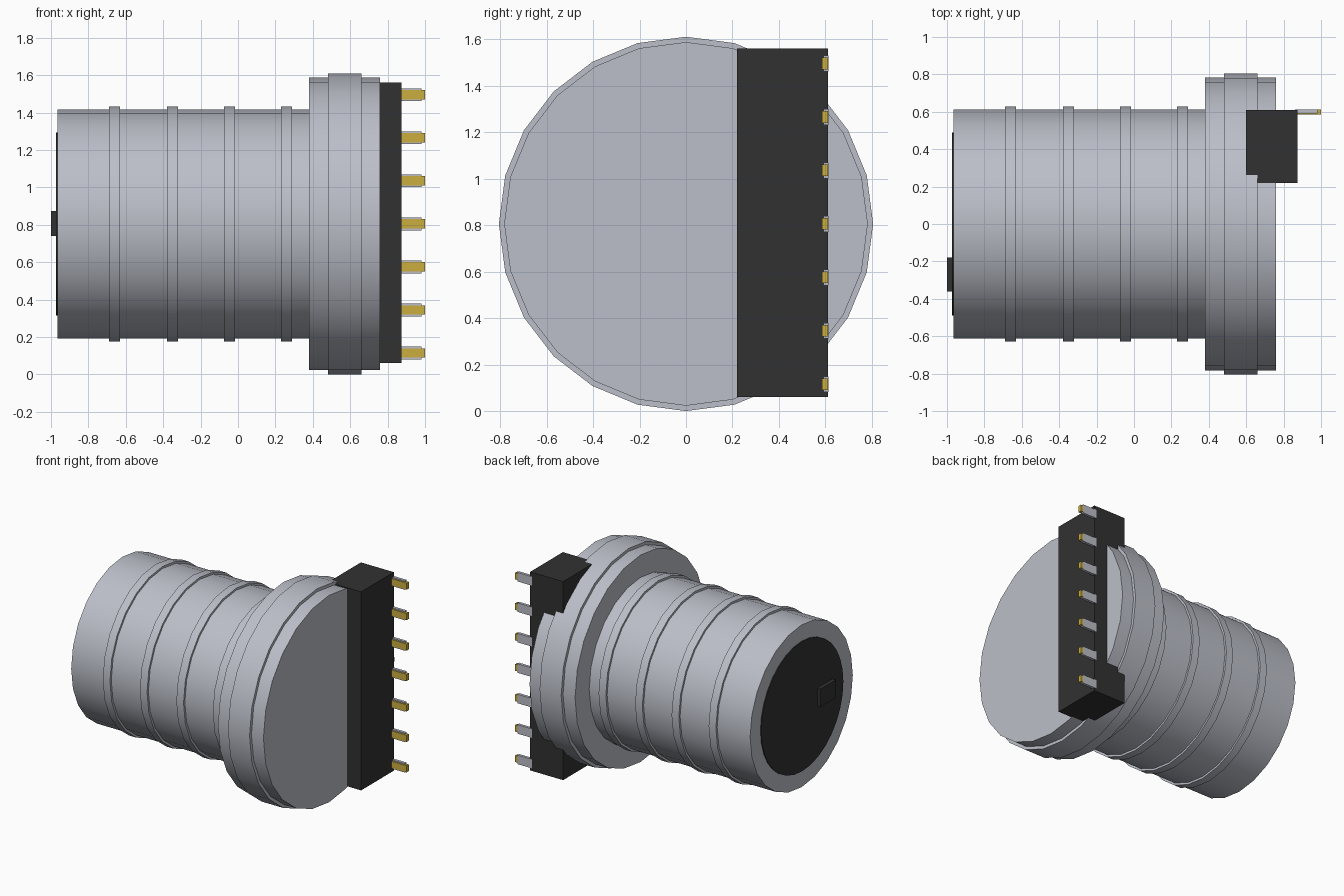
import bpy, bmesh, math

if "Cube" in bpy.data.objects:
    bpy.data.objects.remove(bpy.data.objects["Cube"], do_unlink=True)

AXIS_Z = 0.805


def material(name, rgb):
    m = bpy.data.materials.new(name)
    m.use_nodes = True
    m.diffuse_color = (*rgb, 1)
    bsdf = next(n for n in m.node_tree.nodes if n.type == 'BSDF_PRINCIPLED')
    bsdf.inputs["Base Color"].default_value = (*rgb, 1)
    return m


GREY = material("light grey metal", (0.50, 0.52, 0.58))
BLACK = material("black plastic", (0.031, 0.031, 0.032))
GOLD = material("gold contact", (0.60, 0.42, 0.05))


def finish(name, bm, mat, smooth=False):
    bmesh.ops.recalc_face_normals(bm, faces=bm.faces)
    mesh = bpy.data.meshes.new(name)
    bm.to_mesh(mesh)
    bm.free()
    mesh.materials.append(mat)
    ob = bpy.data.objects.new(name, mesh)
    bpy.context.collection.objects.link(ob)
    if smooth:
        bpy.ops.object.select_all(action='DESELECT')
        ob.select_set(True)
        bpy.context.view_layer.objects.active = ob
        bpy.ops.object.shade_smooth_by_angle(angle=math.radians(30))
    return ob


def lathe(name, profile, mat, sides=24):
    """Turn (x, radius) points about the horizontal axis and cap both ends."""
    bm = bmesh.new()
    loops = []
    for x, r in profile:
        loops.append([bm.verts.new((x, r * math.sin(a), AXIS_Z + r * math.cos(a)))
                      for a in (2 * math.pi * i / sides for i in range(sides))])
    for a, b in zip(loops, loops[1:]):
        for i in range(sides):
            j = (i + 1) % sides
            bm.faces.new((a[i], a[j], b[j], b[i]))
    bm.faces.new(loops[0])
    bm.faces.new(loops[-1])
    return finish(name, bm, mat, True)


def box(name, lo, hi, mat):
    bm = bmesh.new()
    bmesh.ops.create_cube(bm, size=1)
    for v in bm.verts:
        v.co = [l + (c + 0.5) * (h - l) for c, l, h in zip(v.co, lo, hi)]
    return finish(name, bm, mat)


# Barrel with four raised ridges
barrel = [(-0.965, 0.613)]
for x in (-0.66, -0.35, -0.045, 0.26):
    barrel += [(x - 0.03, 0.613), (x - 0.03, 0.629),
               (x + 0.03, 0.629), (x + 0.03, 0.613)]
barrel.append((0.40, 0.613))
lathe("barrel", barrel, GREY)

# Wide flange with a raised centre band
lathe("flange", [(0.38, 0.782), (0.48, 0.782), (0.48, 0.805),
                 (0.66, 0.805), (0.66, 0.782), (0.76, 0.782)], GREY)

# Dark end window and its small off-centre tab
lathe("end_window", [(-0.972, 0.49), (-0.96, 0.49)], BLACK, 32)
box("window_tab", (-1.0, -0.36, 0.74), (-0.965, -0.18, 0.875), BLACK)

# Connector block clamped over the flange
box("connector_block", (0.60, 0.22, 0.06), (0.875, 0.61, 1.56), BLACK)

# Row of seven pins: gold contact strip set into a grey carrier
for i in range(7):
    z = AXIS_Z + (i - 3) * 0.23
    box(f"pin_carrier_{i + 1}", (0.86, 0.592, z - 0.034), (0.98, 0.613, z + 0.034), GREY)
    box(f"pin_contact_{i + 1}", (0.86, 0.585, z - 0.025), (1.0, 0.611, z + 0.025), GOLD)
